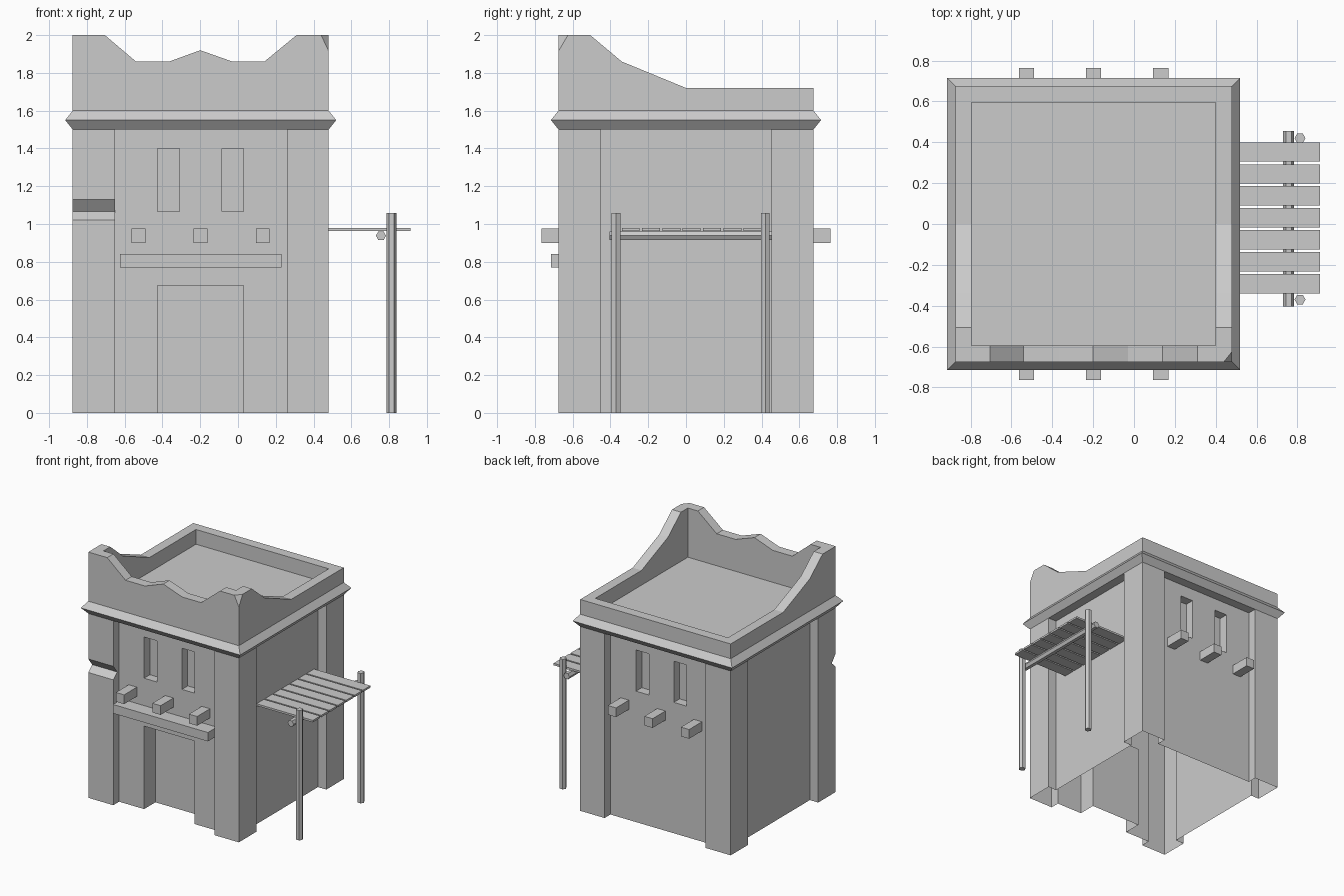
import bpy, bmesh
from mathutils import Vector

if "Cube" in bpy.data.objects:
    bpy.data.objects.remove(bpy.data.objects["Cube"])

X0, X1, Y = -0.875, 0.48, 0.675      # tower footprint
XP, XQ, YP = -0.65, 0.26, 0.45       # inner edges of corner piers
REC, T = 0.075, 0.08                 # wall recess, parapet thickness


def make(name, bm):
    bmesh.ops.recalc_face_normals(bm, faces=bm.faces)
    me = bpy.data.meshes.new(name)
    bm.to_mesh(me)
    bm.free()
    ob = bpy.data.objects.new(name, me)
    bpy.context.collection.objects.link(ob)
    return ob


def prism_bm(points, offset):
    bm = bmesh.new()
    face = bm.faces.new([bm.verts.new(p) for p in points])
    new = bmesh.ops.extrude_face_region(bm, geom=[face])["geom"]
    bmesh.ops.translate(bm, vec=offset, verts=[v for v in new if isinstance(v, bmesh.types.BMVert)])
    bmesh.ops.recalc_face_normals(bm, faces=bm.faces)
    return bm


def prism(name, points, offset):
    return make(name, prism_bm(points, offset))


def box(name, x0, x1, y0, y1, z0, z1):
    return prism(name, [(x0, y0, z0), (x1, y0, z0), (x1, y1, z0), (x0, y1, z0)], (0, 0, z1 - z0))


def drop_faces(bm, test):
    bad = [f for f in bm.faces if all(test(v.co) for v in f.verts)]
    bmesh.ops.delete(bm, geom=bad, context='FACES')


# Tower walls: outline with four projecting corner piers
r = REC
outline = [(X0, -Y), (XP, -Y), (XP, -Y + r), (XQ, -Y + r), (XQ, -Y), (X1, -Y),
           (X1, -YP), (X1 - r, -YP), (X1 - r, YP), (X1, YP),
           (X1, Y), (XQ, Y), (XQ, Y - r), (XP, Y - r), (XP, Y), (X0, Y),
           (X0, YP), (X0 + r, YP), (X0 + r, -YP), (X0, -YP)]
walls = prism("tower_walls", [(x, y, 0) for x, y in outline], (0, 0, 1.5))

# Cutters: doorway, windows on both faces, chipped pier
cutters = [box("door_cutter", -0.425, 0.03, -0.9, -Y + r + 0.145, -0.1, 0.675)]
for s in (-1, 1):
    for x0 in (-0.425, -0.085):
        ys = sorted((s * 0.64, s * (Y - r - 0.075)))
        cutters.append(box("window_cutter", x0, x0 + 0.115, *ys, 1.065, 1.40))
cutters.append(prism("chip_cutter", [(-0.95, -0.725, 0.975), (-0.95, -0.625, 1.065), (-0.95, -0.725, 1.195)],
                     (0.95 + XP, 0, 0)))
bpy.context.view_layer.objects.active = walls
for c in cutters:
    c.hide_render = True
    m = walls.modifiers.new("cut", 'BOOLEAN')
    m.operation, m.solver, m.object = 'DIFFERENCE', 'EXACT', c
    bpy.ops.object.modifier_apply(modifier=m.name)
    bpy.data.objects.remove(c)

# Open underside
bm = bmesh.new()
bm.from_mesh(walls.data)
drop_faces(bm, lambda co: co.z < 0.001)
drop_faces(bm, lambda co: co.z > 1.499)
bm.to_mesh(walls.data)
bm.free()

# Cornice band and roof deck
bm = bmesh.new()
rings = []
for z, d in ((1.5, 0), (1.55, 0.04), (1.6, 0)):
    rings.append([bm.verts.new(p) for p in ((X0 - d, -Y - d, z), (X1 + d, -Y - d, z),
                                            (X1 + d, Y + d, z), (X0 - d, Y + d, z))])
for a, b in zip(rings, rings[1:]):
    for i in range(4):
        bm.faces.new((a[i], a[(i + 1) % 4], b[(i + 1) % 4], b[i]))
bm.faces.new(rings[0])
bm.faces.new(rings[-1])
make("cornice_and_roof", bm)


def parapet(name, points, offset, chip=False):
    bm = prism_bm(points, offset)
    if chip:
        a, b, c = Vector((0.44, -Y, 2)), Vector((X1, -0.625, 2)), Vector((X1, -Y, 1.915))
        n = (b - a).cross(c - a)
        if n.z < 0:
            n = -n
        cut = bmesh.ops.bisect_plane(bm, geom=bm.verts[:] + bm.edges[:] + bm.faces[:],
                                     plane_co=a, plane_no=n, clear_outer=True)["geom_cut"]
        bmesh.ops.holes_fill(bm, edges=[e for e in cut if isinstance(e, bmesh.types.BMEdge)])
    drop_faces(bm, lambda co: co.z < 1.601)
    return make(name, bm)


# Worn parapet walls
front = [(X0, 1.6), (X0, 2), (-0.705, 2), (-0.54, 1.86), (-0.365, 1.86), (-0.2, 1.92), (-0.03, 1.86),
         (0.14, 1.86), (0.31, 2), (X1, 2), (X1, 1.6)]
parapet("front_parapet", [(x, -Y, z) for x, z in front], (0, T, 0), True)
side = [(-Y + T, 1.6), (-Y + T, 2), (-0.507, 2), (-0.34, 1.86), (0, 1.72), (Y, 1.72), (Y, 1.6)]
for name, x in (("left_parapet", X0), ("right_parapet", X1 - T)):
    parapet(name, [(x, y, z) for y, z in side], (T, 0, 0))
back = [(X0 + T, 1.6), (X0 + T, 1.72), (X1 - T, 1.72), (X1 - T, 1.6)]
parapet("back_parapet", [(x, Y - T, z) for x, z in back], (0, T, 0))

# Projecting beam ends and door lintel
for x in (-0.527, -0.198, 0.131):
    box("front_beam", x - 0.037, x + 0.037, -0.765, -Y + r, 0.90, 0.975)
    box("back_beam", x - 0.037, x + 0.037, Y - r, 0.765, 0.90, 0.975)
box("door_lintel", -0.625, 0.23, -0.715, -Y + r, 0.77, 0.842)

# Awning: planks, rail and two posts
for i in range(7):
    y = -0.34 + i * 0.1075
    box("awning_plank", X1 - r, 0.912, y, y + 0.095, 0.964, 0.98)


def pole(name, start, offset, flat_axis):
    pts = []
    for c, s in ((1, 0), (.5, .866), (-.5, .866), (-1, 0), (-.5, -.866), (.5, -.866)):
        p = Vector(start)
        p.x += 0.027 * c
        p[flat_axis] += 0.027 * s
        pts.append(p)
    return prism(name, pts, offset)


pole("awning_rail", (0.757, -0.405, 0.938), (0, 0.86, 0), 2)
for y in (-0.37, 0.42):
    pole("awning_post", (0.813, y, 0), (0, 0, 1.057), 1)
